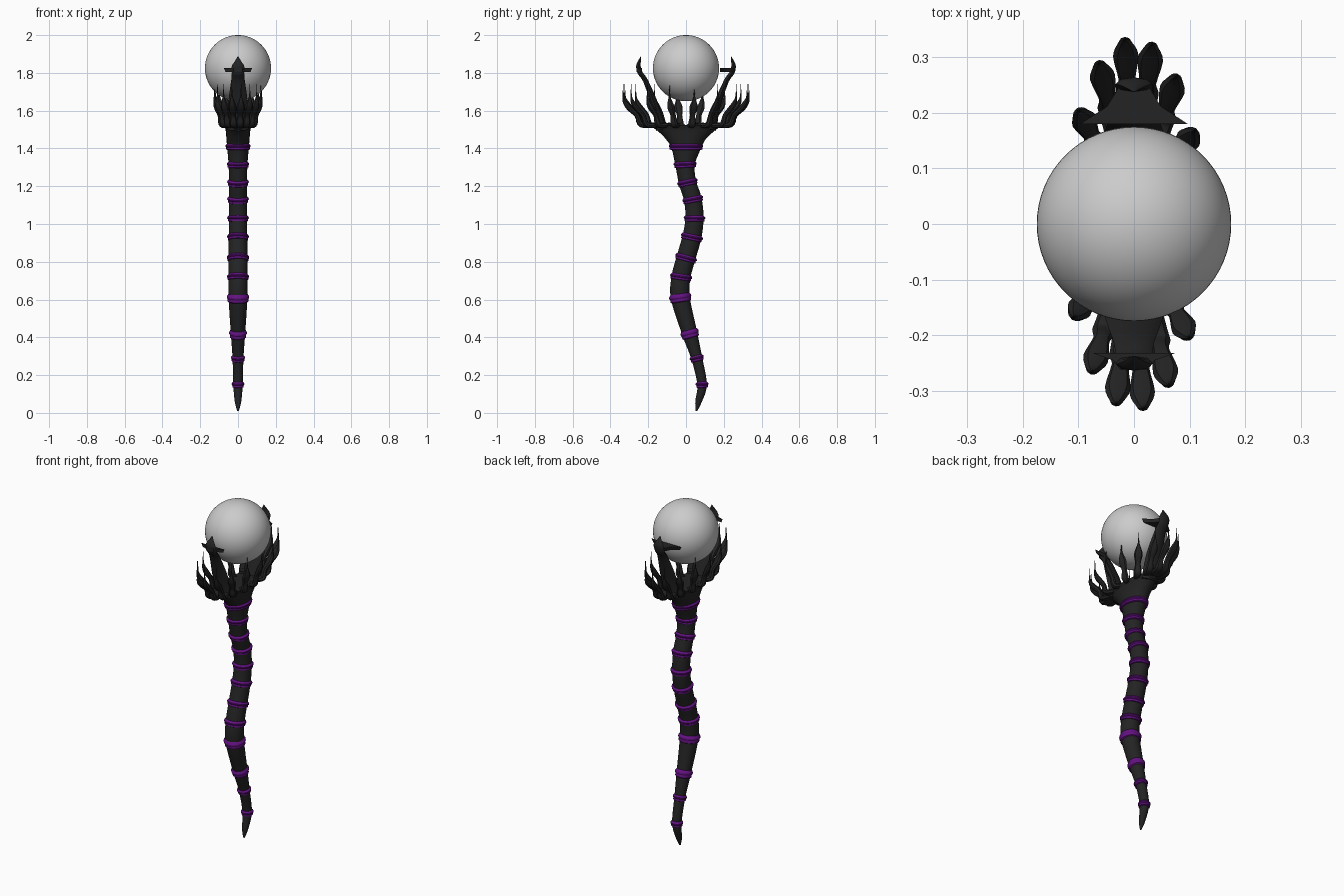
import bpy, bmesh
from math import sin, cos, pi, radians
from mathutils import Vector

if "Cube" in bpy.data.objects:
    bpy.data.objects.remove(bpy.data.objects["Cube"])


def material(name, rgb):
    m = bpy.data.materials.new(name)
    m.diffuse_color = (*rgb, 1)
    m.use_nodes = True
    m.node_tree.nodes["Principled BSDF"].inputs["Base Color"].default_value = m.diffuse_color
    return m


BLACK = material("black", (0.017, 0.017, 0.017))
PURPLE = material("purple", (0.125, 0.006, 0.22))


def smooth_rows(rows, k):
    """Catmull-Rom interpolation of rows of numbers."""
    out = []
    for i in range(len(rows) - 1):
        a, b, c, d = (rows[max(i - 1, 0)], rows[i], rows[i + 1],
                      rows[min(i + 2, len(rows) - 1)])
        for j in range(k):
            t = j / k
            out.append([0.5 * (2 * q + (r - p) * t + (2 * p - 5 * q + 4 * r - s) * t * t
                               + (3 * q - p - 3 * r + s) * t ** 3)
                        for p, q, r, s in zip(a, b, c, d)])
    out.append(list(rows[-1]))
    return out


def finish(name, bm, mat, angle=40):
    bmesh.ops.recalc_face_normals(bm, faces=bm.faces)
    me = bpy.data.meshes.new(name)
    bm.to_mesh(me)
    bm.free()
    ob = bpy.data.objects.new(name, me)
    bpy.context.collection.objects.link(ob)
    if mat:
        me.materials.append(mat)
    bpy.ops.object.select_all(action='DESELECT')
    ob.select_set(True)
    bpy.context.view_layer.objects.active = ob
    bpy.ops.object.shade_smooth_by_angle(angle=radians(angle))
    return ob


def sweep(bm, pts, side, widths, depths, n, tangents=None):
    """Loft ellipses along pts; widths run along side, depths across it."""
    loops = []
    for i, p in enumerate(pts):
        tan = tangents[i] if tangents else pts[min(i + 1, len(pts) - 1)] - pts[max(i - 1, 0)]
        nor = side.cross(tan).normalized()
        loops.append([bm.verts.new(p + side * widths[i] * cos(2 * pi * k / n)
                                   + nor * depths[i] * sin(2 * pi * k / n)) for k in range(n)])
    for a, b in zip(loops, loops[1:]):
        for k in range(n):
            bm.faces.new((a[k], a[(k + 1) % n], b[(k + 1) % n], b[k]))
    bm.faces.new(loops[0])
    bm.faces.new(loops[-1])


X = Vector((1, 0, 0))

# Wavy shaft flaring into an oval cup: z, y, half width x, half width y
SHAFT = [(0.01, 0.055, 0.004, 0.004), (0.06, 0.066, 0.017, 0.017), (0.15, 0.085, 0.025, 0.025),
         (0.29, 0.057, 0.029, 0.029), (0.42, 0.02, 0.038, 0.04), (0.61, -0.03, 0.05, 0.05),
         (0.72, -0.026, 0.05, 0.05), (0.82, 0.0, 0.05, 0.05), (0.93, 0.031, 0.049, 0.05),
         (1.03, 0.045, 0.048, 0.048), (1.13, 0.036, 0.048, 0.047), (1.22, 0.008, 0.048, 0.046),
         (1.315, -0.005, 0.05, 0.052), (1.41, 0, 0.058, 0.082), (1.46, 0, 0.062, 0.115),
         (1.5, 0, 0.066, 0.16), (1.525, 0, 0.075, 0.195)]
rows = smooth_rows(SHAFT, 5)
bm = bmesh.new()
sweep(bm, [Vector((0, r[1], r[0])) for r in rows], X,
      [r[2] for r in rows], [r[3] for r in rows], 24)
finish("shaft", bm, BLACK)

# Purple bands, one at each inner control point of the shaft
bm = bmesh.new()
for i in range(2, 14):
    z, y, rx, ry = SHAFT[i]
    a, b = SHAFT[i - 1], SHAFT[i + 1]
    tan = Vector((0, b[1] - a[1], b[0] - a[0])).normalized()
    if i == 13:
        tan = Vector((0, 0, 1))
    h = 0.025 if i in (4, 5) else 0.018
    prof = [(-1, -0.003), (-0.8, 0.005), (-0.25, 0.005), (0, 0.009),
            (0.3, 0.009), (0.7, 0.003), (1, -0.003)]
    sweep(bm, [Vector((0, y, z)) + tan * h * s for s, _ in prof], X,
          [rx + o for _, o in prof], [ry + o for _, o in prof], 24, [tan] * len(prof))
finish("shaft_bands", bm, PURPLE, 30)

# Orb
bm = bmesh.new()
bmesh.ops.create_uvsphere(bm, u_segments=64, v_segments=32, radius=0.175)
bmesh.ops.translate(bm, verts=bm.verts, vec=(0, 0, 1.825))
finish("orb", bm, None)

# Crown of needle-tipped prongs: outward fraction, z, half width, half depth
PRONG = [(0, 1.523, 0.018, 0.014), (0.33, 1.522, 0.02, 0.014), (0.47, 1.535, 0.021, 0.015),
         (0.56, 1.575, 0.015, 0.013), (0.82, 1.617, 0.023, 0.015), (0.96, 1.65, 0.013, 0.010),
         (1, 1.68, 0.004, 0.004), (1, 1.74, 0.001, 0.001)]
rows = smooth_rows(PRONG, 3)
bm = bmesh.new()
for k in range(16):
    t = radians(7.5 + 22.5 * k)
    pts = [Vector((cos(t) * (0.06 + 0.065 * r[0]), sin(t) * (0.17 + 0.165 * r[0]), r[1]))
           for r in rows]
    out = pts[-1] - pts[0]
    side = Vector((-out.y, out.x, 0)).normalized()
    sweep(bm, pts, side, [r[2] for r in rows], [r[3] for r in rows], 8)
finish("crown_prongs", bm, BLACK)

# Two large claws holding the orb: y, z, half width, half depth
CLAW = [(0.13, 1.50, 0.055, 0.03), (0.15, 1.58, 0.055, 0.022), (0.175, 1.66, 0.05, 0.018),
        (0.215, 1.76, 0.036, 0.013), (0.243, 1.80, 0.033, 0.013), (0.252, 1.835, 0.033, 0.012),
        (0.247, 1.86, 0.018, 0.008), (0.238, 1.888, 0.001, 0.001)]
rows = smooth_rows(CLAW, 3)
# name, direction, crossbar half width, inner y, outer y
for name, s, w, yi, yo in (("front", -1, 0.075, 0.232, 0.262), ("back", 1, 0.097, 0.18, 0.25)):
    bm = bmesh.new()
    sweep(bm, [Vector((0, s * r[0], r[1])) for r in rows], X,
          [r[2] for r in rows], [r[3] for r in rows], 8)
    finish(name + "_claw", bm, BLACK)
    # Barbed crossbar
    bm = bmesh.new()
    outline = [(-w, yi), (w, yi), (w * 0.5, yi + 0.45 * (yo - yi)), (0.025, yo),
               (-0.025, yo), (-w * 0.5, yi + 0.45 * (yo - yi))]
    low = [bm.verts.new((x * 0.88, s * y, 1.805)) for x, y in outline]
    top = [bm.verts.new((x, s * y, 1.825)) for x, y in outline]
    bm.faces.new(low)
    bm.faces.new(top)
    for i in range(6):
        j = (i + 1) % 6
        bm.faces.new((low[i], low[j], top[j], top[i]))
    finish(name + "_claw_barb", bm, BLACK, 20)
